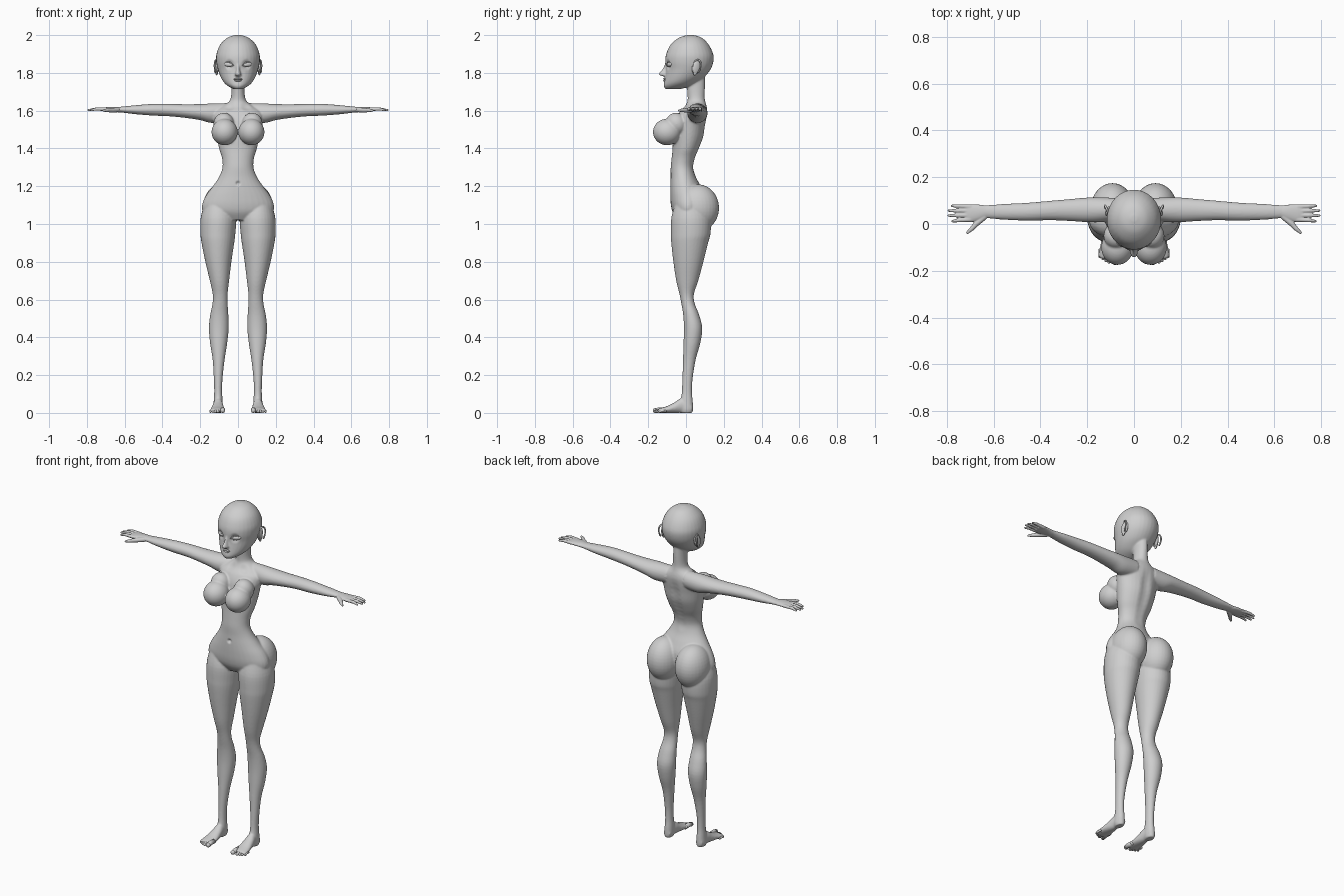
import bpy
import bmesh
from math import sin, cos, pi, sqrt
from mathutils import Vector, Matrix, Euler

cube = bpy.data.objects.get("Cube")
if cube:
    bpy.data.objects.remove(cube, do_unlink=True)

clay = bpy.data.materials.new("grey clay")
clay.use_nodes = True
clay.diffuse_color = (0.62, 0.62, 0.62, 1)
clay.node_tree.nodes["Principled BSDF"].inputs["Base Color"].default_value = clay.diffuse_color


def skin(bm, rings):
    """Bridge closed rings of points and cap both ends."""
    loops = [[bm.verts.new(p) for p in ring] for ring in rings]
    n = len(loops[0])
    for a, b in zip(loops, loops[1:]):
        for i in range(n):
            j = (i + 1) % n
            bm.faces.new((a[i], a[j], b[j], b[i]))
    bm.faces.new(loops[0][::-1])
    bm.faces.new(loops[-1])


def refine(rows, steps=4):
    """Smooth curve through the rows of numbers."""
    rows = [Vector(r) for r in rows]
    ext = [rows[0]] + rows + [rows[-1]]
    out = []
    for a, b, c, d in zip(ext, ext[1:], ext[2:], ext[3:]):
        for s in range(steps):
            t = s / steps
            out.append(b + (c - a) * (t / 2) + (a * 2 - b * 5 + c * 4 - d) * (t * t / 2)
                       + (b * 3 - a - c * 3 + d) * (t ** 3 / 2))
    return out + [rows[-1]]


def loft(bm, axis, rows, sides=32):
    """Rows hold position on the axis, then low and high of the other two axes."""
    rings = []
    for p, ulo, uhi, vlo, vhi in refine(rows):
        ring = []
        for i in range(sides):
            a = 2 * pi * i / sides
            q = [(ulo + uhi) / 2 + (uhi - ulo) / 2 * cos(a),
                 (vlo + vhi) / 2 + (vhi - vlo) / 2 * sin(a)]
            q.insert("xyz".index(axis), p)
            ring.append(q)
        rings.append(ring)
    skin(bm, rings)


def ball(bm, centre, radii, turn=(0, 0, 0)):
    m = Matrix.LocRotScale(Vector(centre), Euler(turn), Vector(radii))
    bmesh.ops.create_uvsphere(bm, u_segments=32, v_segments=20, radius=1, matrix=m)


def tube(bm, points, radii, sides=12):
    """Round-ended tube along points."""
    pts = [Vector(p) for p in points]
    rings = []
    for i, p in enumerate(pts):
        d = (pts[min(i + 1, len(pts) - 1)] - pts[max(i - 1, 0)]).normalized()
        u = d.cross(Vector((0.1, 0.2, 1))).normalized()
        v = d.cross(u)
        rings.append([p + (u * cos(2 * pi * k / sides) + v * sin(2 * pi * k / sides)) * radii[i]
                      for k in range(sides)])
    skin(bm, rings)
    for p, r in ((pts[0], radii[0]), (pts[-1], radii[-1])):
        ball(bm, p, (r, r, r))


def mirror(bm):
    new = bmesh.ops.duplicate(bm, geom=bm.verts[:] + bm.edges[:] + bm.faces[:])["geom"]
    for v in new:
        if isinstance(v, bmesh.types.BMVert):
            v.co.x *= -1


def finish(bm, name, voxel=0, smooth=0, dents=()):
    """Make the object, fuse it if asked, then press in the dents."""
    bmesh.ops.recalc_face_normals(bm, faces=bm.faces[:])
    mesh = bpy.data.meshes.new(name)
    bm.to_mesh(mesh)
    bm.free()
    obj = bpy.data.objects.new(name, mesh)
    bpy.context.collection.objects.link(obj)
    if voxel:
        fuse = obj.modifiers.new("fuse", 'REMESH')
        fuse.mode = 'VOXEL'
        fuse.voxel_size = voxel
        relax = obj.modifiers.new("relax", 'SMOOTH')
        relax.iterations = smooth
        graph = bpy.context.evaluated_depsgraph_get()
        mesh = bpy.data.meshes.new_from_object(obj.evaluated_get(graph))
        obj.modifiers.clear()
        obj.data = mesh
        for centre, radius, push in dents:
            c, push = Vector(centre), Vector(push)
            for v in mesh.vertices:
                d = (v.co - c).length / radius
                if d < 1:
                    v.co += push * (1 - d * d) ** 2
    mesh.materials.clear()
    mesh.materials.append(clay)
    mesh.shade_smooth()
    return obj


# Body: legs, feet, arms, bust and seat on one side, then mirrored
bm = bmesh.new()
loft(bm, "z", [
    (1.1, .03, .18, -.06, .1), (1.03, .01, .198, -.078, .13), (.95, .014, .199, -.08, .13),
    (.9, .02, .193, -.078, .117), (.8, .035, .173, -.067, .092), (.7, .047, .149, -.052, .065),
    (.63, .055, .134, -.035, .042), (.58, .055, .135, -.025, .046), (.52, .051, .147, -.015, .069),
    (.45, .049, .154, -.011, .086), (.37, .057, .148, -.013, .076), (.28, .071, .134, -.016, .051),
    (.18, .082, .128, -.019, .035), (.11, .084, .126, -.022, .032), (.06, .081, .129, -.03, .036),
    (.02, .081, .131, -.03, .038), (0, .086, .126, -.025, .034)])
loft(bm, "y", [
    (.03, .085, .126, 0, .05), (-.02, .08, .13, 0, .078), (-.06, .075, .138, 0, .056),
    (-.1, .07, .146, 0, .036), (-.135, .068, .15, 0, .025), (-.148, .072, .146, .002, .02)])
loft(bm, "x", [
    (.06, .02, .11, 1.54, 1.64), (.14, .008, .114, 1.535, 1.638), (.2, .008, .113, 1.55, 1.635),
    (.28, .013, .106, 1.562, 1.634), (.36, .016, .099, 1.57, 1.636), (.45, .014, .091, 1.574, 1.636),
    (.55, .018, .086, 1.582, 1.628), (.62, .024, .081, 1.591, 1.621), (.65, .026, .08, 1.594, 1.619)])
ball(bm, (.071, -.1, 1.487), (.069, .075, .07))
ball(bm, (.075, -.05, 1.53), (.055, .055, .06), (.5, 0, 0))
ball(bm, (.092, .062, 1.085), (.094, .113, .125))
mirror(bm)
# Torso and neck
loft(bm, "z", [
    (z, -w, w, front, back) for z, w, front, back in [
        (1.02, .11, -.045, .06), (1.06, .18, -.07, .09), (1.1, .19, -.08, .1), (1.15, .17, -.083, .1),
        (1.2, .133, -.083, .078), (1.25, .1, -.081, .052), (1.3, .082, -.081, .04),
        (1.35, .085, -.076, .05), (1.4, .1, -.071, .072), (1.46, .112, -.07, .095),
        (1.52, .122, -.062, .104), (1.56, .13, -.052, .11), (1.595, .128, -.033, .113),
        (1.62, .092, -.008, .11), (1.645, .051, .006, .103), (1.67, .038, .009, .099),
        (1.72, .034, .005, .1), (1.78, .034, 0, .1)]])
# Head and nose
loft(bm, "z", [
    (z, -w, w, front, back) for z, w, front, back in [
        (2.001, .012, .012, .036), (1.987, .055, -.036, .082), (1.95, .094, -.081, .12),
        (1.9, .114, -.105, .144), (1.86, .115, -.11, .145), (1.82, .107, -.106, .131),
        (1.78, .093, -.111, .1), (1.75, .075, -.116, .06), (1.73, .053, -.118, .025),
        (1.714, .024, -.108, -.03)]])
loft(bm, "z", [
    (z, -w, w, front, -.08) for z, w, front in [
        (1.855, .008, -.108), (1.82, .01, -.125), (1.8, .014, -.142), (1.79, .018, -.144),
        (1.782, .013, -.124)]], 16)
dents = [((0, -.085, 1.215), .016, (0, .012, 0))]
dents += [((0, .1 - abs(i - 6) * .006, 1.3 + i * .03), .045, (0, -.005, 0)) for i in range(10)]
for s in (1, -1):
    dents += [((s * .048, -.1, 1.843), .034, (0, .011, 0)),
              ((s * .045, -.01, 1.625), .035, (0, .004, -.004))]
finish(bm, "body", .005, 5, dents)

# Hands: palm, four fingers and a thumb
bm = bmesh.new()
loft(bm, "x", [
    (.6, .027, .077, 1.592, 1.62), (.63, .025, .079, 1.591, 1.62), (.66, .016, .083, 1.594, 1.62),
    (.7, .007, .085, 1.596, 1.618), (.722, .01, .083, 1.598, 1.615)])
for base, tip, reach in [(.074, .078, .782), (.056, .057, .796), (.037, .036, .796), (.019, .012, .78)]:
    tube(bm, [(.7, base, 1.607), (.75, (base + tip) / 2, 1.609), (reach - .004, tip, 1.603)],
         [.0095, .0085, .0055])
tube(bm, [(.64, .03, 1.604), (.675, 0, 1.602), (.695, -.022, 1.602), (.712, -.037, 1.6)],
     [.013, .012, .0095, .006])
mirror(bm)
finish(bm, "hands", .003, 3)

# Toes
bm = bmesh.new()
for i, tip in enumerate([-.163, -.161, -.155, -.148, -.14]):
    r = .0085 - i * .0005 if i else .0125
    x = .094 + i * .0135 - .003 * i / 4 if i else .081
    tube(bm, [(x, -.11, r + .003), (x, (tip - .12) / 2, r + .004), (x, tip, r)], [r, r, r])
mirror(bm)
finish(bm, "toes")

# Ears: flat shell with a raised rim and lobe
bm = bmesh.new()
ball(bm, (.112, .055, 1.83), (.009, .021, .036), (-.2, 0, .35))
rim = []
for i in range(17):
    a = -.9 + i * pi * 1.55 / 16
    y, z = .021 * cos(a), .037 * sin(a)
    rim.append((.116 + y * .4, .057 + y + z * .15, 1.832 + z))
tube(bm, rim, [.0045] * len(rim))
ball(bm, (.113, .047, 1.798), (.006, .009, .011))
mirror(bm)
finish(bm, "ears")

# Eyes with upper and lower lids following the curve of the face
bm = bmesh.new()
ball(bm, (.049, -.086, 1.844), (.027, .0125, .0125), (0, -.1, .35))
for rise, r in ((.014, .0032), (-.011, .002)):
    lid = []
    for i in range(13):
        t = i / 12
        x = .022 + .054 * t
        lid.append((x, .021 - .127 * sqrt(1 - (x / .115) ** 2), 1.84 + rise * sin(pi * t) + .007 * t))
    tube(bm, lid, [r * (.4 + .6 * sin(pi * i / 12)) for i in range(13)], 8)
mirror(bm)
finish(bm, "eyes")

# Lips
bm = bmesh.new()
ball(bm, (.008, -.111, 1.768), (.016, .009, .0045), (0, .15, .25))
mirror(bm)
ball(bm, (0, -.111, 1.759), (.018, .01, .0055))
finish(bm, "lips")
